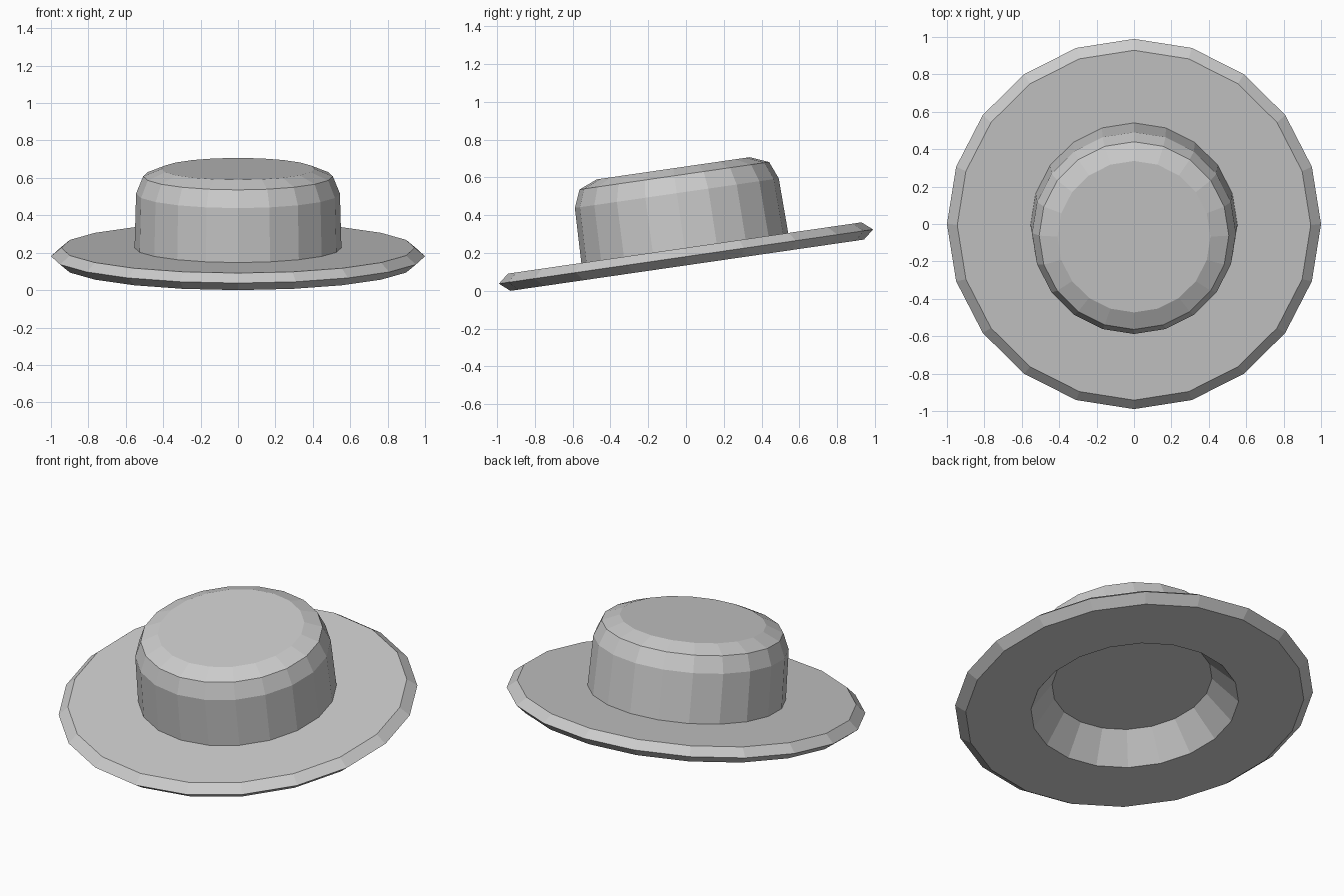
import bpy, bmesh, math
from mathutils import Matrix

if "Cube" in bpy.data.objects:
    bpy.data.objects.remove(bpy.data.objects["Cube"])

SIDES = 20

# Closed lathe profile (radius, height): hollow underside, brim, crown, flat top
profile = [
    (0.447, 0.120), (0.580, -0.045),                  # recess for the head
    (0.945, -0.046), (1.000, 0.0), (0.945, 0.046),    # bevelled brim
    (0.553, 0.046), (0.545, 0.339),                   # crown wall
    (0.507, 0.432), (0.409, 0.472),                   # rounded crown shoulder
]

bm = bmesh.new()
rings = []
for r, h in profile:
    rings.append([bm.verts.new((r * math.cos(2 * math.pi * i / SIDES),
                                r * math.sin(2 * math.pi * i / SIDES), h))
                  for i in range(SIDES)])
for a, b in zip(rings, rings[1:]):
    for i in range(SIDES):
        j = (i + 1) % SIDES
        bm.faces.new((a[i], a[j], b[j], b[i]))

# Flat caps: recess ceiling and crown top
bm.faces.new(rings[0])
bm.faces.new(rings[-1])
bmesh.ops.recalc_face_normals(bm, faces=bm.faces)

# Tilt the hat so its front edge rests on the ground
bm.transform(Matrix.Rotation(math.radians(8.25), 4, 'X'))
lowest = min(v.co.z for v in bm.verts)
bm.transform(Matrix.Translation((0, 0, -lowest)))

mesh = bpy.data.meshes.new("hat")
bm.to_mesh(mesh)
bm.free()
bpy.context.collection.objects.link(bpy.data.objects.new("hat", mesh))
